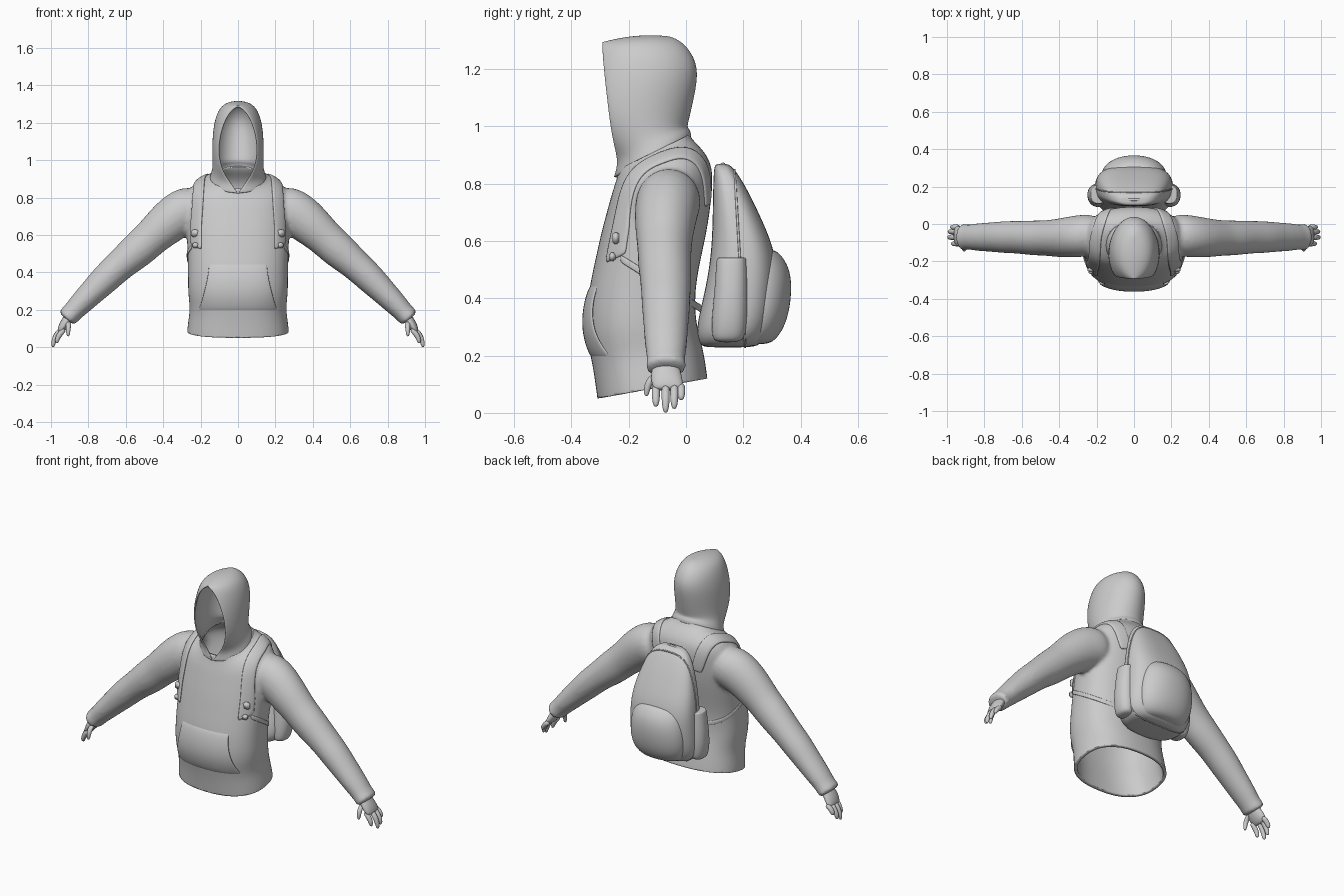
import bpy, bmesh, math
from mathutils import Vector
from mathutils.bvhtree import BVHTree

if "Cube" in bpy.data.objects:
    bpy.data.objects.remove(bpy.data.objects["Cube"])


def spow(v, e):
    return math.copysign(abs(v) ** e, v)


def ring(yf, zf, yb, zb, hw, lift=0.0, e=0.84, cx=0.0, n=32):
    """Tilted rounded-box section running from a front point to a back point."""
    pts = []
    for i in range(n):
        t = 2 * math.pi * i / n
        s, k = math.sin(t), (1 - spow(math.cos(t), e)) / 2
        pts.append(Vector((cx + hw * spow(s, e), yf + (yb - yf) * k,
                           zf + (zb - zf) * k + lift * s * s)))
    return pts


def tube(path, n=16):
    """Sections (x, y, z, r_normal, r_y) swept along a path in the xz plane."""
    P = [Vector(p[:3]) for p in path]
    rings = []
    for i, p in enumerate(path):
        d = P[min(i + 1, len(P) - 1)] - P[max(i - 1, 0)]
        nrm = Vector((-d.z, 0, d.x)).normalized()
        rings.append([P[i] + nrm * p[3] * math.cos(a) + Vector((0, p[4] * math.sin(a), 0))
                      for a in (2 * math.pi * j / n for j in range(n))])
    return rings


def skin(bm, rings, closed=True, caps=True):
    V = [[bm.verts.new(p) for p in r] for r in rings]
    n = len(rings[0])
    faces = []
    for a, b in zip(V, V[1:]):
        for i in range(n if closed else n - 1):
            j = (i + 1) % n
            faces.append(bm.faces.new((a[i], a[j], b[j], b[i])))
    if closed and caps:
        faces += [bm.faces.new(V[0]), bm.faces.new(V[-1])]
    bmesh.ops.recalc_face_normals(bm, faces=faces)


def finish(bm, name, subsurf=0, thick=0, offset=-1, mirror=False):
    me = bpy.data.meshes.new(name)
    bm.to_mesh(me)
    ob = bpy.data.objects.new(name, me)
    bpy.context.collection.objects.link(ob)
    for p in me.polygons:
        p.use_smooth = True
    if mirror:
        ob.modifiers.new("Mirror", 'MIRROR').use_mirror_merge = False
    if thick:
        m = ob.modifiers.new("Solidify", 'SOLIDIFY')
        m.thickness, m.offset = thick, offset
    if subsurf:
        m = ob.modifiers.new("Subsurf", 'SUBSURF')
        m.levels = m.render_levels = subsurf
    return ob


def loft(name, groups, subsurf=2, mirror=False):
    bm = bmesh.new()
    for g in groups:
        skin(bm, g)
    return finish(bm, name, subsurf, mirror=mirror)


def evaluated(ob):
    bm = bmesh.new()
    dg = bpy.context.evaluated_depsgraph_get()
    bm.from_mesh(ob.evaluated_get(dg).to_mesh())
    return bm


def hit(tree, origin, d, off):
    d = Vector(d).normalized()
    loc = tree.ray_cast(Vector(origin), d)[0]
    return (loc if loc else Vector(origin)) + d * off


# Sweater body: torso and sleeves fused, then opened at hem and neck
torso = [ring(*s) for s in (
    (-.30, -.03, .085, .05, .275), (-.31, .05, .076, .12, .275), (-.322, .14, .066, .19, .263),
    (-.334, .20, .056, .24, .258), (-.352, .29, .035, .31, .27), (-.342, .42, .03, .42, .267),
    (-.318, .53, .05, .53, .272), (-.296, .63, .075, .64, .277), (-.277, .70, .09, .75, .277),
    (-.258, .77, .096, .84, .268, .03), (-.247, .80, .078, .895, .225, .035),
    (-.24, .825, .04, .938, .18, .018), (-.235, .845, .01, .965, .142),
    (-.235, .89, .005, 1.01, .13), (-.235, .93, .005, 1.05, .13))]
arm = [(.18, -.055, .755, .12, .115), (.30, -.065, .73, .13, .115), (.40, -.075, .645, .113, .105),
       (.47, -.075, .58, .098, .095), (.53, -.075, .525, .1, .095), (.63, -.07, .44, .083, .088),
       (.70, -.07, .375, .082, .086), (.76, -.07, .315, .073, .08), (.85, -.07, .225, .062, .074),
       (.885, -.07, .187, .055, .066), (.91, -.07, .162, .056, .072), (.92, -.07, .15, .053, .074)]
left = tube(arm, 20)
right = [[Vector((-p.x, p.y, p.z)) for p in r] for r in left]
src = loft("body_source", [torso, left, right])
m = src.modifiers.new("Remesh", 'REMESH')
m.mode, m.voxel_size = 'VOXEL', .011
m = src.modifiers.new("Smooth", 'SMOOTH')
m.factor, m.iterations = .5, 6
bm = evaluated(src)
bpy.data.objects.remove(src)
for co, no in (((0, -.31, .05), (0, .07, -.385)), ((0, -.235, .85), (0, -.12, .245))):
    bmesh.ops.bisect_plane(bm, geom=bm.verts[:] + bm.edges[:] + bm.faces[:], dist=1e-5,
                           plane_co=co, plane_no=no, clear_outer=True)
body_tree = BVHTree.FromBMesh(bm)
finish(bm, "sweater_body", thick=.018)

# Hood: stacked arcs leaving a pointed face opening
arcs = []
for ye, ze, yb, zb, hw, xo in (
        (-.246, .822, .014, .958, .149, .00001), (-.234, .875, .012, .982, .14, .035),
        (-.25, .93, -.002, .995, .131, .075), (-.264, 1.0, .004, 1.02, .131, .1),
        (-.275, 1.09, .02, 1.09, .132, .102), (-.284, 1.17, .036, 1.17, .127, .085),
        (-.289, 1.23, .03, 1.225, .112, .06), (-.291, 1.266, .0, 1.275, .09, .034),
        (-.291, 1.281, -.035, 1.3, .06, .014), (-.291, 1.287, -.06, 1.308, .028, .004),
        (-.291, 1.288, -.08, 1.31, .00002, .000001)):
    t0 = math.asin(xo / hw)
    ry = (yb - ye) / (1 + math.cos(t0))
    row = []
    for i in range(29):
        t = t0 + (2 * math.pi - 2 * t0) * i / 28
        y = yb - ry - ry * math.cos(t)
        f = (y - ye) / (yb - ye)
        hump = .01 * math.sin(math.pi * max(0, min(1, f))) if ze > 1.2 else 0
        row.append(Vector((hw * math.sin(t), y, ze + (zb - ze) * f + hump)))
    arcs.append(row)
bm = bmesh.new()
skin(bm, arcs, closed=False)
bmesh.ops.remove_doubles(bm, verts=bm.verts[:], dist=.0001)
bmesh.ops.recalc_face_normals(bm, faces=bm.faces[:])
finish(bm, "hood", 2, .012, 0)


def ribbon(name, rows, thick, mirror=True):
    b = bmesh.new()
    skin(b, rows, closed=False)
    return finish(b, name, 1, thick, 0, mirror)


# Front pouch pocket following the chest, blended in at top and bottom
rows = []
for i in range(15):
    v = i / 14
    w = .155 + .058 * (1 - v) ** 1.5
    off = -.008 + .02 * math.sin(math.pi * v) ** .6
    rows.append([hit(body_tree, (w * u / 10, -.1, .19 + .26 * v), (0, -1, 0), off)
                 for u in range(-10, 11)])
ribbon("pouch_pocket", rows, .008, False)

# Shoulder straps and the thinner straps below the arms
rows = []
for i in range(27):
    deg = 35 + 170 * i / 26
    xc = .12 + .085 * min(1, (deg - 35) / 55) + .02 * max(0, min(1, (deg - 90) / 80))
    d = (0, math.cos(math.radians(deg)), math.sin(math.radians(deg)))
    rows.append([hit(body_tree, (xc + .031 * j / 2, -.07, .62), d, .005) for j in range(-2, 3)])
ribbon("shoulder_strap", rows, .012)
rows = []
for i in range(15):
    v = i / 14
    rows.append([hit(body_tree, (0, -.23 + .32 * v, .54 - .2 * v + .014 * j), (1, 0, 0), .003)
                 for j in (-1, 0, 1)])
ribbon("lower_strap", rows, .007)

# Strap buckles
bm = bmesh.new()
for z, sx, sz in ((.61, .045, .04), (.545, .034, .03)):
    p = hit(body_tree, (.225, -.07, z), (0, -1, 0), .008)
    cube = bmesh.ops.create_cube(bm, size=1)["verts"]
    for v in cube:
        v.co = Vector((v.co.x * sx, v.co.y * .022, v.co.z * sz)) + p
bmesh.ops.bevel(bm, geom=bm.edges[:], offset=.005, segments=2, affect='EDGES')
finish(bm, "strap_buckles", mirror=True)


def stack(rows, e=.74, cx=0.0):
    return [ring(yf, z, yb, z, hw, 0, e, cx) for z, yf, yb, hw in rows]


# Backpack main compartment and pockets
bag = loft("backpack", [stack((
    (.228, .07, .22, .12), (.236, .05, .26, .165), (.27, .036, .285, .2), (.33, .042, .305, .212),
    (.42, .065, .315, .21), (.52, .083, .317, .205), (.60, .09, .297, .197), (.68, .093, .262, .18),
    (.76, .094, .224, .156), (.82, .096, .19, .128), (.855, .098, .165, .096),
    (.87, .104, .145, .06)))])
loft("backpack_front_pocket", [stack((
    (.238, .15, .275, .1), (.25, .15, .31, .14), (.30, .15, .345, .168), (.37, .15, .364, .177),
    (.45, .15, .37, .172), (.51, .15, .359, .158), (.55, .15, .333, .14), (.575, .15, .305, .12)),
    .95)])
loft("backpack_side_pocket", [stack((
    (.245, .1, .19, .03), (.27, .09, .207, .048), (.34, .09, .216, .06), (.43, .1, .216, .059),
    (.52, .105, .212, .046), (.54, .108, .21, .042), (.542, .11, .208, .038)), .9, .19)],
    mirror=True)


def cord(name, pts, r, cyclic=False):
    cu = bpy.data.curves.new(name, 'CURVE')
    cu.dimensions, cu.bevel_depth, cu.bevel_resolution = '3D', r, 2
    sp = cu.splines.new('POLY')
    sp.points.add(len(pts) - 1)
    for q, p in zip(sp.points, pts):
        q.co = (*p, 1)
    sp.use_cyclic_u = cyclic
    ob = bpy.data.objects.new(name, cu)
    bpy.context.collection.objects.link(ob)


# Zip seam round the bag and carry handle
bag_tree = BVHTree.FromBMesh(evaluated(bag))
angles = [2 * math.pi * i / 60 for i in range(60)]
cord("backpack_seam", [hit(bag_tree, (0, .19, .5), (math.sin(a), -.06 * math.cos(a), math.cos(a)), 0)
                       for a in angles], .004, True)
cord("backpack_handle", [(.05 * math.cos(a / 2), .13, .845 + .022 * math.sin(a / 2))
                         for a in angles], .007)

# Hands: palm, thumb and four fingers
parts = [tube([(.885, -.07, .19, .028, .044), (.91, -.07, .15, .028, .05),
               (.93, -.068, .12, .027, .057), (.948, -.063, .092, .02, .054),
               (.955, -.062, .08, .011, .046)])]
for y, tip, bend in ((-.105, .022, -.018), (-.071, .001, .002), (-.041, .014, 0), (-.017, .045, -.012)):
    z = [.1 + (tip - .1) * k for k in (0, .4, .75, .95, 1)]
    x = [v + bend for v in (.943, .973, .985, .987, .987)]
    parts.append(tube([(x[i], y, z[i], r, r) for i, r in
                       enumerate((.0155, .0155, .0135, .009, .004))], 10))
parts.append(tube([(.905, -.1, .14, .016, .018), (.907, -.125, .115, .015, .016),
                   (.908, -.135, .09, .013, .013), (.908, -.138, .065, .009, .009),
                   (.908, -.138, .058, .004, .004)], 10))
loft("hands", parts, 1, True)
